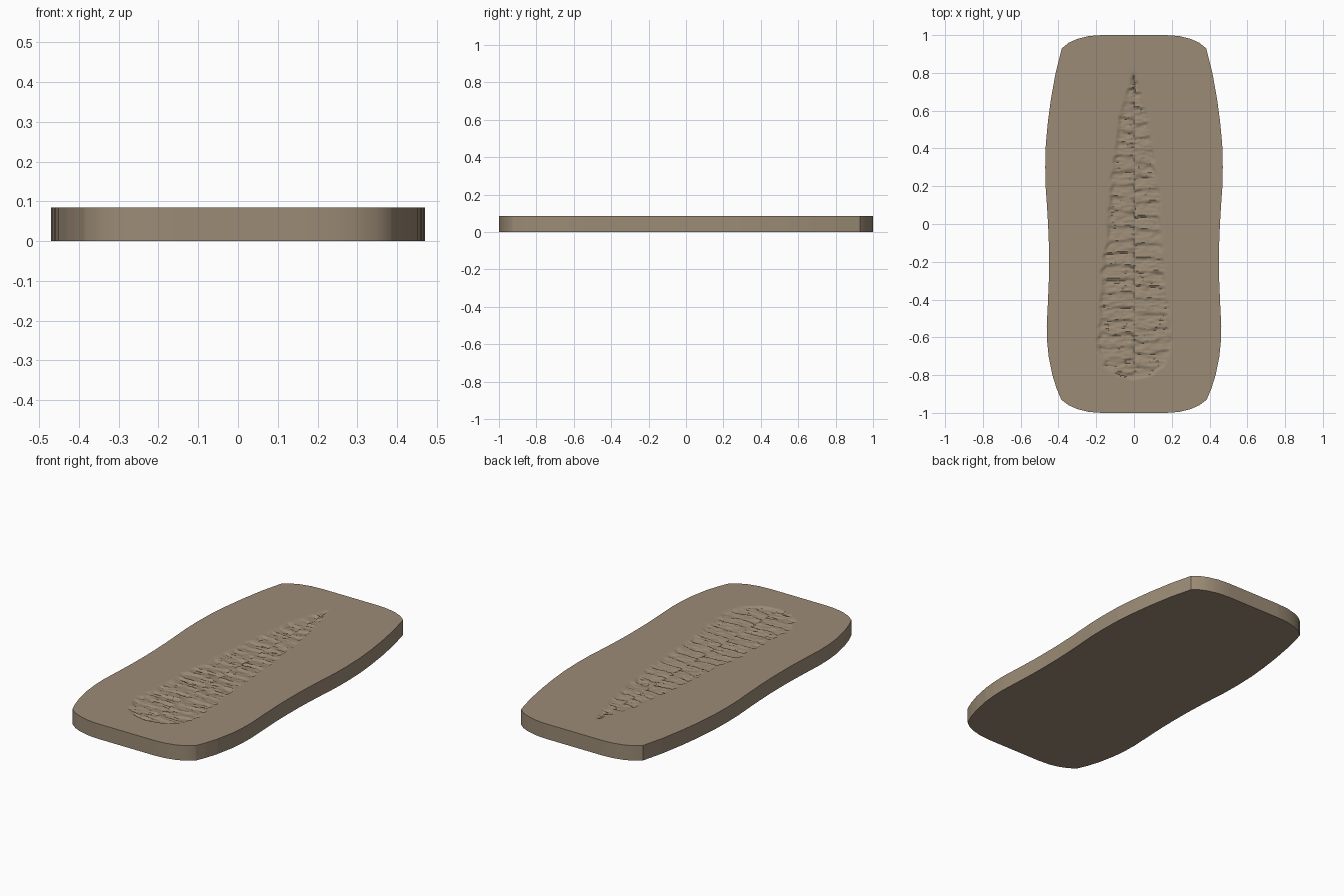
import bpy, bmesh, math
from mathutils import noise, Vector

if "Cube" in bpy.data.objects:
    bpy.data.objects.remove(bpy.data.objects["Cube"])

H = 0.085
NX, NY = 130, 320

# half-width of the slab along y, and of the pressed relief along y
SLAB = [(-1, .17), (-.995, .24), (-.98, .30), (-.96, .345), (-.93, .385), (-.87, .41),
        (-.8, .432), (-.7, .452), (-.62, .46), (-.54, .462), (-.42, .456), (-.3, .451),
        (-.2, .45), (-.1, .451), (0, .455), (.1, .461), (.2, .468), (.3, .47),
        (.42, .467), (.54, .456), (.66, .44), (.8, .415), (.93, .382),
        (.96, .345), (.98, .30), (.995, .24), (1, .17)]
RELIEF = [(-.82, .03), (-.8, .1), (-.75, .165), (-.65, .2), (-.4, .185), (-.1, .155),
          (.2, .13), (.4, .105), (.55, .085), (.7, .045), (.82, .006)]


def lerp(table, y):
    for (a, u), (b, v) in zip(table, table[1:]):
        if a <= y <= b:
            return u + (v - u) * (y - a) / (b - a)
    return 0.0


def smooth(t):
    t = min(max(t, 0), 1)
    return t * t * (3 - 2 * t)


def depth(x, y):
    """Depth of the ribbed imprint below the flat top."""
    w = lerp(RELIEF, y)
    w *= 1 + 0.12 * noise.noise(Vector((3 * x, 22 * y, 5)))
    if w <= 0 or abs(x) >= w:
        return 0.0
    fade = smooth((w - abs(x)) / 0.025)
    fade *= smooth((0.83 - y) / 0.05) * smooth((y + 0.83) / 0.03)
    # staggered overlapping ribs, left and right of a middle groove
    phase = y / 0.072 + (0.45 if x > 0 else 0) + 0.5 * noise.noise(Vector((7 * x, 5 * y, 1)))
    f = phase - math.floor(phase)
    rib = f / 0.8 if f < 0.8 else (1 - f) / 0.2
    patch = 0.55 + 0.6 * noise.noise(Vector((14 * x, 9 * y, 3)))
    rough = noise.noise(Vector((22 * x, 75 * y, 7)))
    fine = noise.noise(Vector((60 * x, 120 * y, 9)))
    groove = 0.003 * math.exp(-(x / 0.008) ** 2)
    d = 0.004 + 0.011 * rib * max(patch, 0.1) + 0.004 * rough + 0.002 * fine + groove
    return max(d, -0.001) * fade


# slab: dense top sheet, walls dropped from its rim, flat underside
ys = sorted({round(-0.93 + 1.86 * j / NY, 5) for j in range(NY + 1)}
            | {p[0] for p in SLAB if abs(p[0]) > 0.93})
bm = bmesh.new()
rows = []
for y in ys:
    w = lerp(SLAB, y)
    row = []
    for i in range(NX + 1):
        x = w * (2 * i / NX - 1)
        row.append(bm.verts.new((x, y, H - depth(x, y))))
    rows.append(row)
for r, s in zip(rows, rows[1:]):
    for i in range(NX):
        bm.faces.new((r[i], r[i + 1], s[i + 1], s[i]))
rim = [e for e in bm.edges if e.is_boundary]
wall = bmesh.ops.extrude_edge_only(bm, edges=rim)["geom"]
for v in wall:
    if isinstance(v, bmesh.types.BMVert):
        v.co.z = 0
bmesh.ops.contextual_create(bm, geom=[e for e in bm.edges if e.is_boundary])
bmesh.ops.recalc_face_normals(bm, faces=bm.faces)
mesh = bpy.data.meshes.new("fossil_slab")
bm.to_mesh(mesh)
bm.free()
slab = bpy.data.objects.new("fossil_slab", mesh)
bpy.context.collection.objects.link(slab)

# sandy stone colour
mat = bpy.data.materials.new("stone")
mat.diffuse_color = (0.33, 0.26, 0.18, 1)
mat.use_nodes = True
mat.node_tree.nodes["Principled BSDF"].inputs["Base Color"].default_value = mat.diffuse_color
mesh.materials.append(mat)

bpy.context.view_layer.objects.active = slab
slab.select_set(True)
bpy.ops.object.shade_smooth_by_angle(angle=math.radians(35))
